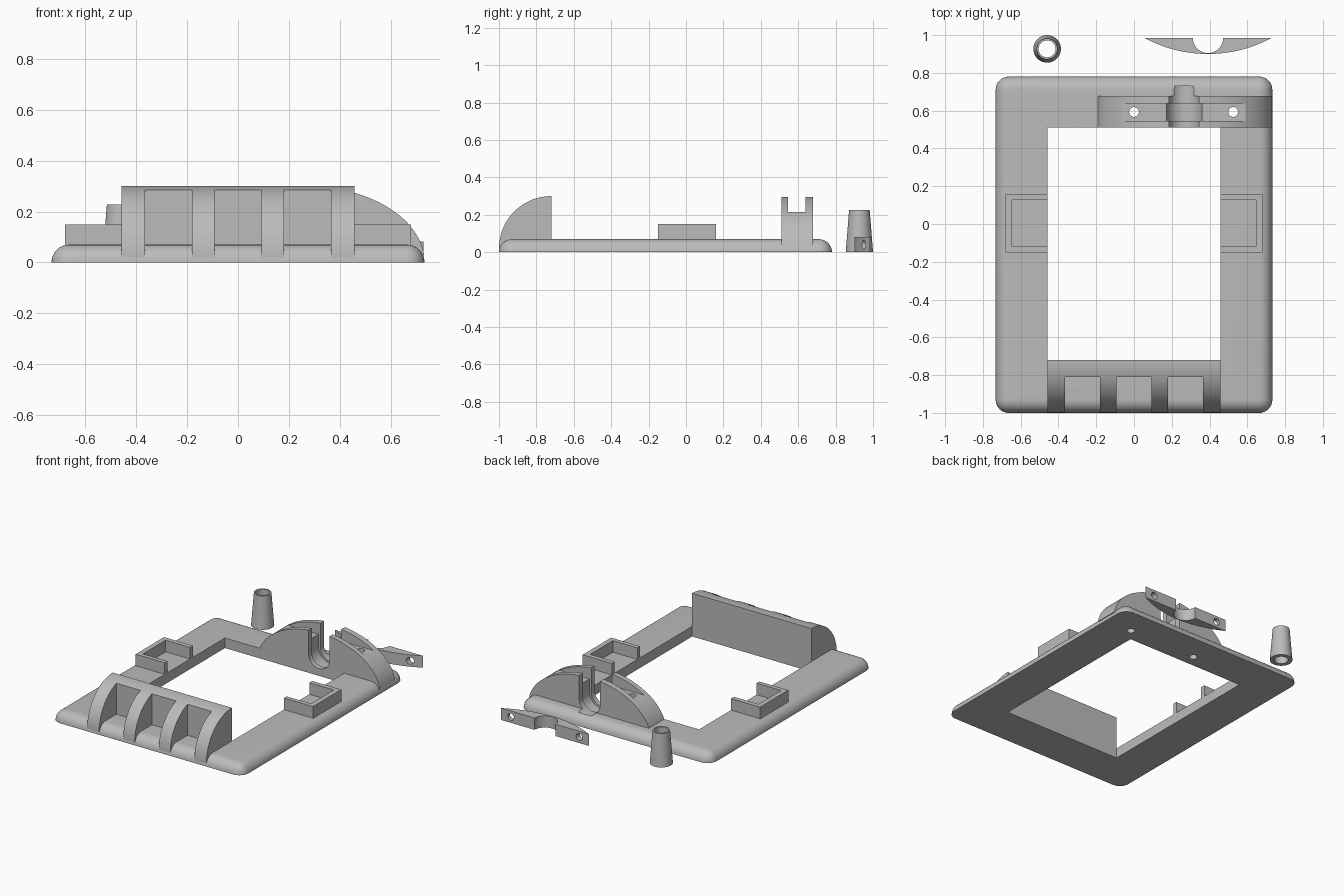
import bpy, bmesh
from math import sin, cos, pi, sqrt, asin
from mathutils import Vector

if "Cube" in bpy.data.objects:
    bpy.data.objects.remove(bpy.data.objects["Cube"], do_unlink=True)

grey = bpy.data.materials.new("matte grey")
grey.use_nodes = True
GREY = (0.5, 0.5, 0.5, 1)
grey.diffuse_color = GREY
grey.node_tree.nodes["Principled BSDF"].inputs["Base Color"].default_value = GREY


def skin(name, rings):
    """Closed solid through a stack of matching rings."""
    bm = bmesh.new()
    loops = [[bm.verts.new(p) for p in ring] for ring in rings]
    n = len(loops[0])
    for a, b in zip(loops, loops[1:]):
        for i in range(n):
            bm.faces.new((a[i], a[(i + 1) % n], b[(i + 1) % n], b[i]))
    bm.faces.new(loops[0])
    bm.faces.new(loops[-1])
    bmesh.ops.recalc_face_normals(bm, faces=bm.faces)
    mesh = bpy.data.meshes.new(name)
    bm.to_mesh(mesh)
    bm.free()
    mesh.materials.append(grey)
    ob = bpy.data.objects.new(name, mesh)
    bpy.context.collection.objects.link(ob)
    return ob


def prism(name, profile, axis, lo, hi):
    """Extrude a 2D profile along one axis."""
    place = {"x": lambda p, t: (t, p[0], p[1]),
             "y": lambda p, t: (p[0], t, p[1]),
             "z": lambda p, t: (p[0], p[1], t)}[axis]
    return skin(name, [[place(p, t) for p in profile] for t in (lo, hi)])


def box(name, x0, x1, y0, y1, z0, z1):
    return prism(name, [(x0, y0), (x1, y0), (x1, y1), (x0, y1)], "z", z0, z1)


def arc(cx, cy, rx, ry, a0, a1, n=32):
    return [(cx + rx * cos(a0 + (a1 - a0) * i / n),
             cy + ry * sin(a0 + (a1 - a0) * i / n)) for i in range(n + 1)]


def circle(cx, cy, r, n=40):
    return arc(cx, cy, r, r, 0, 2 * pi, n)[:-1]


def cut(ob, cutters):
    for c in cutters:
        m = ob.modifiers.new("cut", "BOOLEAN")
        m.operation, m.solver, m.object = "DIFFERENCE", "EXACT", c
        bpy.context.view_layer.objects.active = ob
        bpy.ops.object.modifier_apply(modifier=m.name)


def discard(cutters):
    for c in cutters:
        bpy.data.objects.remove(c, do_unlink=True)


# Frame plate with a quarter-round upper edge
R = 0.07
HX, Y0, Y1 = 0.732, -1.0, 0.78
rings = []
for k in range(9):
    a = k / 8 * pi / 2
    r = R * cos(a) + 0.0005
    ring = []
    for q, (cx, cy) in enumerate([(HX - R, Y1 - R), (R - HX, Y1 - R),
                                  (R - HX, Y0 + R), (HX - R, Y0 + R)]):
        ring += [(x, y, R * sin(a))
                 for x, y in arc(cx, cy, r, r, q * pi / 2, (q + 1) * pi / 2, 8)]
    rings.append(ring)
frame = skin("frame_plate", rings)
WX, WY0, WY1 = 0.457, -0.72, 0.51
window = box("window_cutter", -WX, WX, WY0, WY1, -1, 1)
cut(frame, [window])
discard([window])

# Front grip: quarter-round bar with three open pockets
grip = prism("front_grip", arc(WY0, 0.02, 0.28, 0.28, pi / 2, pi) + [(WY0, 0.02)],
             "x", -WX, WX)
pockets = [box("pocket_cutter", x - 0.0925, x + 0.0925, -1.2, -0.81, -0.1, 0.5)
           for x in (-0.273, 0, 0.273)]
cut(grip, pockets)
discard(pockets)

# Side trays, open towards the window
for side, label in ((-1, "right"), (1, "left")):
    outer, inner = 0.68, 0.645
    u = [(WX, -0.15), (outer, -0.15), (outer, 0.16), (WX, 0.16),
         (WX, 0.128), (inner, 0.128), (inner, -0.12), (WX, -0.12)]
    prism(label + "_tray_wall", [(side * x, y) for x, y in u], "z", 0.06, 0.15)

# Rear cradle: elliptical arch with a cap slot, screw holes and a tube notch
CX, CY, B = 0.265, 0.593, 0.03
A, H = 0.468, 0.30
t = asin(B / H)
cradle = prism("rear_cradle", arc(CX, 0, A, H, t, pi - t, 64), "y", WY1, 0.678)


def notch(r, y0, y1):
    zc = 0.13
    return prism("notch_cutter",
                 arc(CX, zc, r, r, pi, 2 * pi) + [(CX + r, 0.6), (CX - r, 0.6)],
                 "y", y0, y1)


holes = [prism("hole_cutter", circle(CX + d, CY, 0.026), "z", -1, 1)
         for d in (-0.265, 0.26)]
shared = holes + [notch(0.08, 0.4, 0.73), notch(0.094, 0.545, 0.638)]
slot = box("slot_cutter", -1, 1, 0.545, 0.638, 0.215, 1)
cut(cradle, shared + [slot])
cut(frame, shared)
discard(shared + [slot])

# Loose clamp cap: circle segment with a half-round notch and two holes
KX, KY, half, sag = 0.392, 0.985, 0.337, 0.085
rad = (half ** 2 + sag ** 2) / (2 * sag)
w = asin(half / rad)
cap = prism("clamp_cap", arc(KX, KY - sag + rad, rad, rad, -pi / 2 - w, -pi / 2 + w),
            "z", 0, 0.082)
bites = [prism("cap_notch_cutter", circle(KX, KY, 0.08), "z", -1, 1)]
bites += [prism("cap_hole_cutter", circle(KX + d, 0.041, 0.024), "y", 0.5, 1.5)
          for d in (-0.262, 0.262)]
cut(cap, bites)
discard(bites)

# Loose tapered sleeve
sleeve = skin("tapered_sleeve", [[(x, y, z) for x, y in circle(-0.46, 0.927, r)]
                                 for r, z in ((0.073, 0), (0.055, 0.227))])
bore = prism("bore_cutter", circle(-0.46, 0.927, 0.045), "z", -1, 1)
cut(sleeve, [bore])
discard([bore])

# Smooth the curved surfaces, keep edges sharp
for ob in bpy.context.scene.objects:
    ob.select_set(ob.type == "MESH")
bpy.context.view_layer.objects.active = frame
bpy.ops.object.shade_smooth_by_angle(angle=pi / 6)
